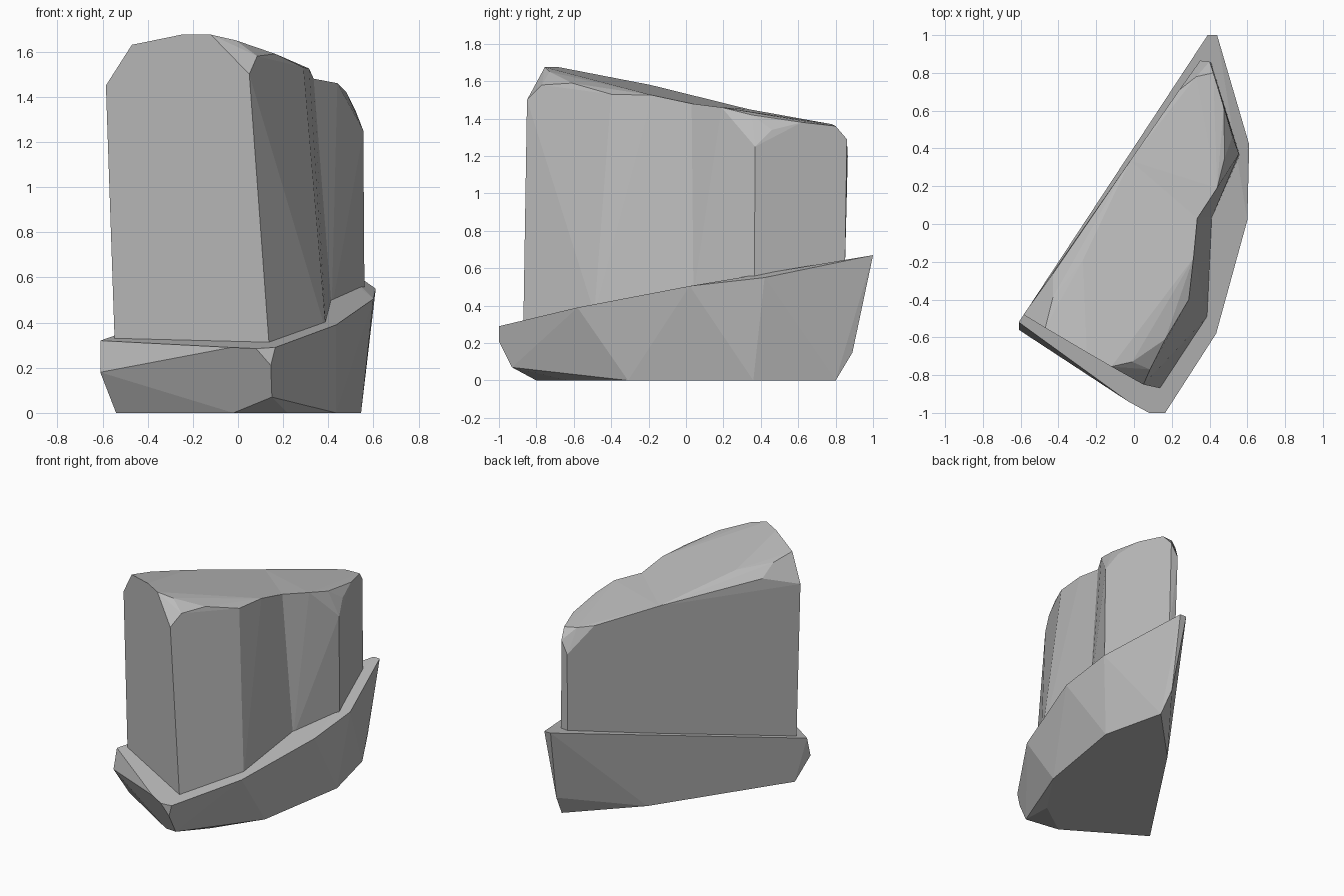
import bpy
import bmesh
import math

default_cube = bpy.data.objects.get("Cube")
if default_cube:
    bpy.data.objects.remove(default_cube, do_unlink=True)


def make_material(name, colour):
    material = bpy.data.materials.new(name)
    material.use_nodes = True
    material.diffuse_color = colour
    shader = material.node_tree.nodes["Principled BSDF"]
    shader.inputs["Base Color"].default_value = colour
    shader.inputs["Roughness"].default_value = 0.9
    return material


def add_chunk(bm, points):
    """Wrap a convex chunk of stone around its corner points."""
    verts = [bm.verts.new(p) for p in points]
    result = bmesh.ops.convex_hull(bm, input=verts)
    loose = {v for v in result["geom_interior"] + result["geom_unused"]
             if isinstance(v, bmesh.types.BMVert) and not v.link_faces}
    bmesh.ops.delete(bm, geom=list(loose), context="VERTS")


def finish(name, bm, material):
    """Merge nearly flat facets and turn the mesh into an object."""
    bmesh.ops.remove_doubles(bm, verts=bm.verts[:], dist=0.001)
    bmesh.ops.dissolve_limit(bm, angle_limit=math.radians(2),
                             verts=bm.verts[:], edges=bm.edges[:])
    bmesh.ops.recalc_face_normals(bm, faces=bm.faces[:])
    mesh = bpy.data.meshes.new(name)
    bm.to_mesh(mesh)
    bm.free()
    mesh.materials.append(material)
    obj = bpy.data.objects.new(name, mesh)
    bpy.context.collection.objects.link(obj)
    return obj


stone = make_material("stone grey", (0.5, 0.5, 0.5, 1))

# Base slab: sloping rim, rounded front corner, undercut foot
rim = [(-.61, -.52, .32), (-.03, -.94, .29), (.08, -1, .285), (.165, -1, .29),
       (.435, -.58, .39), (.6, .02, .505), (.61, .42, .55), (.44, 1, .67),
       (.39, 1, .67)]
undercut = [(-.61, -.56, .18), (.145, -1, .21), (.15, -.93, .07),
            (.37, -.54, .16), (.42, .89, .15)]
foot = [(-.54, -.48), (-.02, -.8), (.22, -.63), (.435, -.31), (.545, .36),
        (.44, .8), (.04, .39)]
bm = bmesh.new()
add_chunk(bm, rim + undercut + [(x, y, 0) for x, y in foot])
finish("base_slab", bm, stone)

# Cross-section where the two halves of the upright block meet in a crease
seam = [(.335, .03, 1.48), (.415, .04, .46), (-.02, .336, 1.45), (-.02, .31, .4)]

# Front half of the upright block
front_foot = [(-.545, -.49, .28), (.14, -.87, .27), (.39, -.49, .36)]
front_crown = [(-.585, -.48, 1.45), (-.47, -.55, 1.63), (-.25, -.68, 1.675),
               (-.12, -.755, 1.675), (.05, -.85, 1.5), (-.01, -.73, 1.65),
               (.085, -.77, 1.58), (.165, -.61, 1.59), (.29, -.4, 1.53),
               (.315, -.18, 1.525), (-.43, -.265, 1.53), (-.43, -.39, 1.6),
               (-.27, -.19, 1.58)]

# Back half of the upright block
back_foot = [(.56, .365, .53), (.41, .85, .6), (.36, .85, .6)]
back_crown = [(.44, .19, 1.46), (.48, .35, 1.42), (.555, .37, 1.25),
              (.52, .46, 1.34), (.475, .62, 1.38), (.42, .8, 1.36),
              (.33, .78, 1.37), (.24, .71, 1.38), (.35, .865, 1.2),
              (.4, .86, 1.29)]

bm = bmesh.new()
add_chunk(bm, seam + front_foot + front_crown)
add_chunk(bm, seam + back_foot + back_crown)


# Remove the hidden walls between the halves
def on_seam(vert):
    return any((vert.co - type(vert.co)(p)).length < 0.001 for p in seam)


inner = [f for f in bm.faces if all(on_seam(v) for v in f.verts)]
bmesh.ops.delete(bm, geom=inner, context="FACES")
finish("upright_block", bm, stone)
